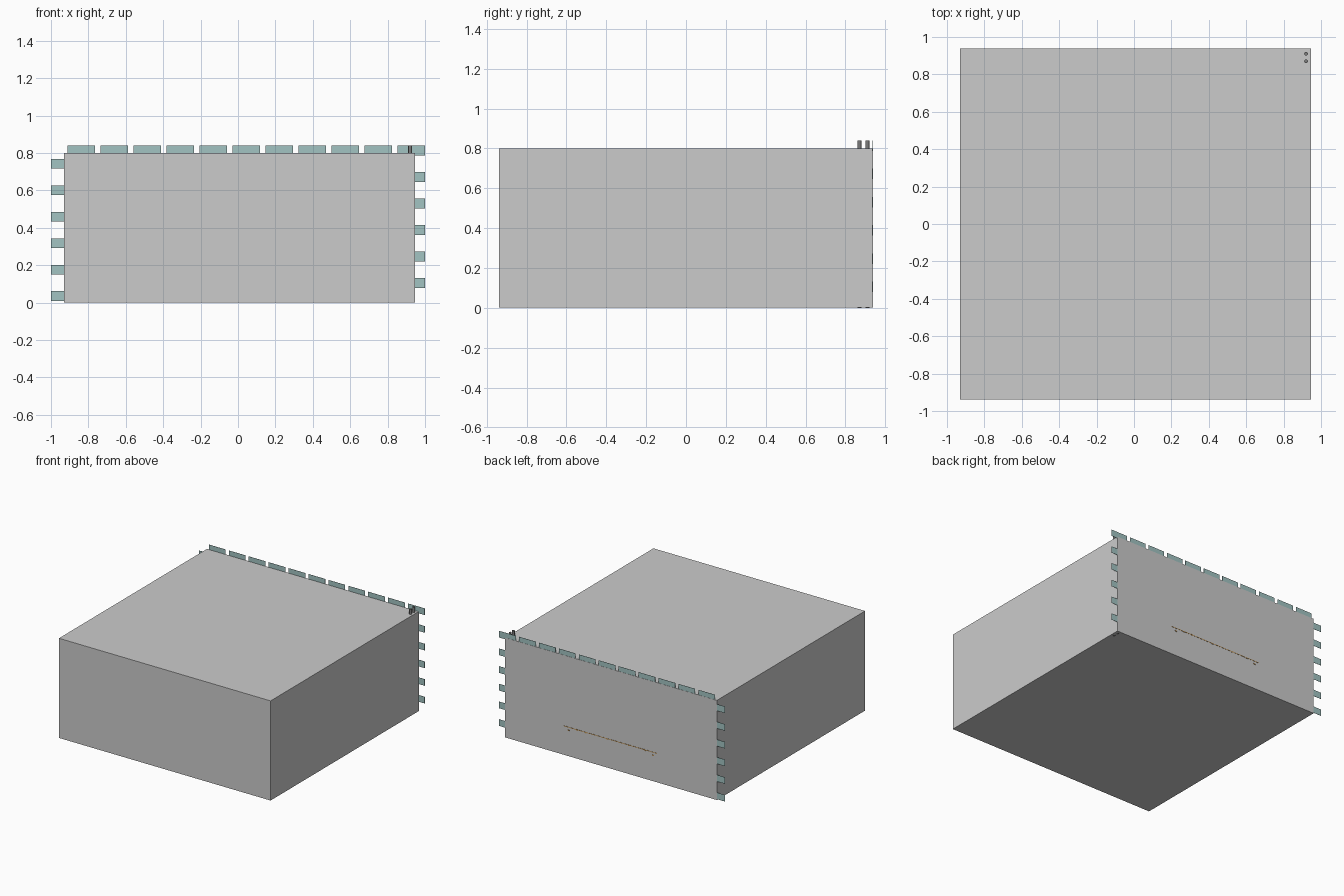
import bpy, bmesh
from mathutils import Matrix, Vector

if "Cube" in bpy.data.objects:
    bpy.data.objects.remove(bpy.data.objects["Cube"])


def material(name, color):
    m = bpy.data.materials.new(name)
    m.diffuse_color = (*color, 1)
    m.use_nodes = True
    m.node_tree.nodes["Principled BSDF"].inputs["Base Color"].default_value = m.diffuse_color
    return m


def add_box(bm, lo, hi):
    lo, hi = Vector(lo), Vector(hi)
    size = hi - lo
    mat = Matrix.Translation((lo + hi) / 2) @ Matrix.Diagonal((*size, 1))
    bmesh.ops.create_cube(bm, size=1, matrix=mat)


def finish(bm, name, mat=None):
    me = bpy.data.meshes.new(name)
    bm.to_mesh(me)
    bm.free()
    ob = bpy.data.objects.new(name, me)
    bpy.context.collection.objects.link(ob)
    if mat:
        me.materials.append(mat)
    return ob


teal = material("teal_tile", (0.36, 0.55, 0.54))
wood = material("wood", (0.5, 0.28, 0.08))
metal = material("dark_metal", (0.2, 0.2, 0.2))

# Closed room shell
bm = bmesh.new()
add_box(bm, (-0.93, -0.9375, 0.002), (0.945, 0.9375, 0.80))
finish(bm, "room_shell")

# Staggered bricks lining the back wall; the ends stick out past the shell
bm = bmesh.new()
for row in range(12):
    start = -1.0 if row % 2 == 0 else -0.912
    z = 0.008 + row * 0.0708
    for col in range(11):
        x = start + col * 0.1764
        add_box(bm, (x, 0.9345, z), (x + 0.148, 0.936, z + 0.053))
finish(bm, "wall_bricks", teal)

# Two vertical pipes in the back right corner
for i, y in enumerate((0.87, 0.91)):
    bm = bmesh.new()
    bmesh.ops.create_cone(bm, cap_ends=True, segments=16, radius1=0.01,
                          radius2=0.01, depth=0.84,
                          matrix=Matrix.Translation((0.92, y, 0.42)))
    ob = finish(bm, f"corner_pipe_{i + 1}", metal)
    bpy.context.view_layer.objects.active = ob
    ob.select_set(True)
    bpy.ops.object.shade_smooth_by_angle()
    ob.select_set(False)

# Thin wooden rail showing through the back wall, with small pegs
bm = bmesh.new()
add_box(bm, (-0.40, 0.93, 0.231), (0.43, 0.939, 0.236))
for x in (-0.29, -0.15, 0.04, 0.23, 0.31):
    add_box(bm, (x - 0.006, 0.93, 0.227), (x + 0.006, 0.9395, 0.237))
for x in (-0.365, 0.385):
    add_box(bm, (x - 0.008, 0.93, 0.205), (x + 0.008, 0.9395, 0.213))
finish(bm, "back_rail", wood)
